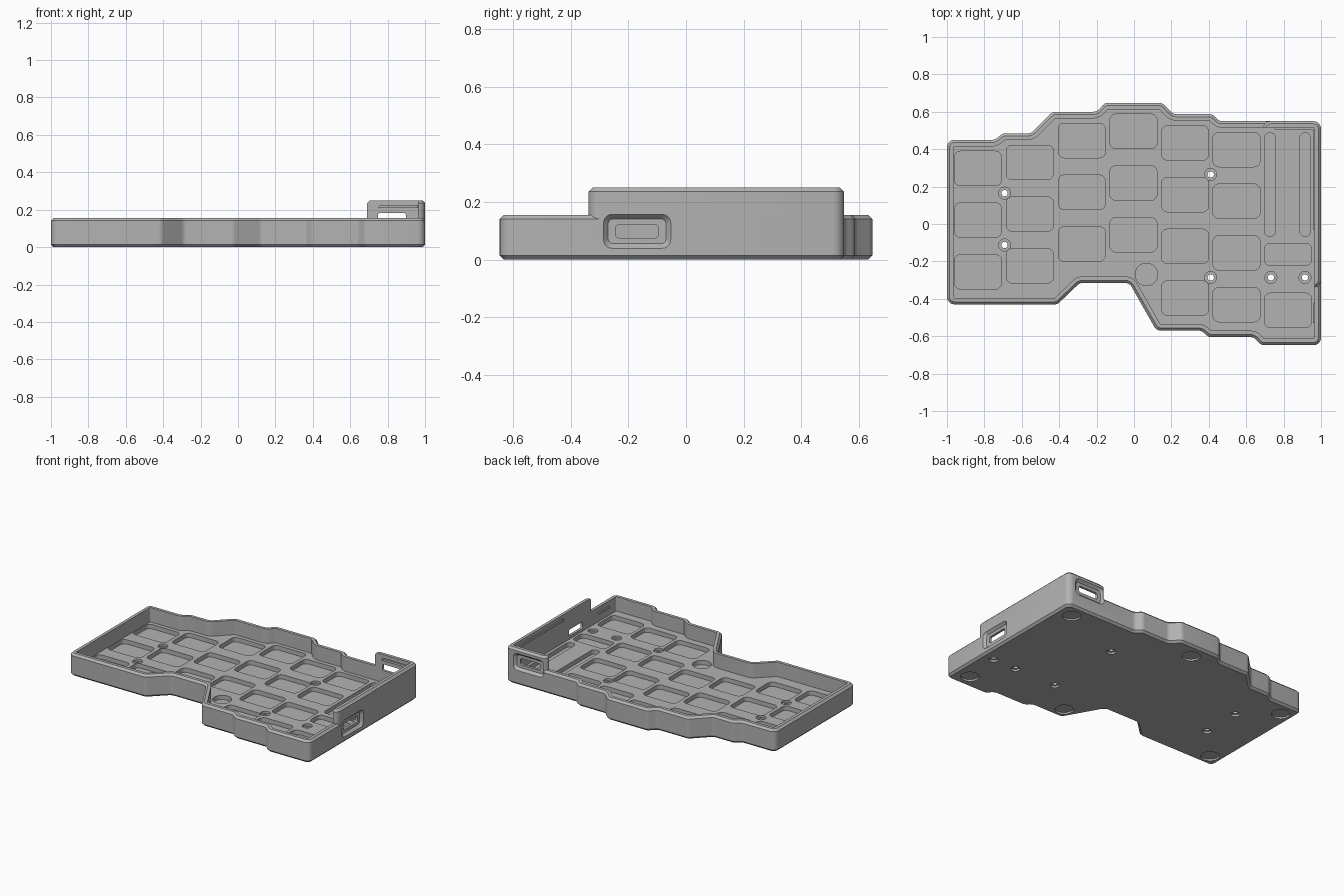
import bpy, bmesh, math
from mathutils import Vector, Matrix

if "Cube" in bpy.data.objects:
    bpy.data.objects.remove(bpy.data.objects["Cube"], do_unlink=True)

grey = bpy.data.materials.new("mid grey plastic")
grey.use_nodes = True
COLOUR = (0.45, 0.45, 0.45, 1)
grey.diffuse_color = COLOUR
grey.node_tree.nodes["Principled BSDF"].inputs["Base Color"].default_value = COLOUR

# Case outline, counter-clockwise from the front right corner
OUTLINE = [(-1, -.43), (-.41, -.43), (-.29, -.315), (-.025, -.315), (.12, -.57),
           (.36, -.57), (.40, -.605), (.64, -.605), (.68, -.648), (1, -.648),
           (1, .55), (.455, .55), (.42, .587), (.21, .587), (.15, .648),
           (-.155, .648), (-.20, .60), (-.435, .60), (-.55, .485), (-.70, .485),
           (-.745, .45), (-1, .45)]
FLOOR, RIM, TALL, WALL, BEV = .055, .155, .25, .035, .014
WELL = .025


def rounded(pts, r, d=0.0, seg=5):
    """Inset a counter-clockwise polygon by d and round its corners."""
    out, n = [], len(pts)
    for i in range(n):
        p = Vector(pts[i])
        a = (p - Vector(pts[i - 1])).normalized()
        b = (Vector(pts[(i + 1) % n]) - p).normalized()
        na, nb = Vector((-a.y, a.x)), Vector((-b.y, b.x))
        miter = (na + nb) / (1 + na.dot(nb))
        turn = math.atan2(a.x * b.y - a.y * b.x, a.dot(b))
        s = 1 if turn > 0 else -1
        rad = max(r - s * d, .006)
        centre = p + miter * (d + s * rad)
        start = math.atan2(-s * na.y, -s * na.x)
        for k in range(seg + 1):
            t = start + turn * k / seg
            out.append((centre.x + rad * math.cos(t), centre.y + rad * math.sin(t)))
    return out


def rect(cx, cy, w, h, r):
    x, y = w / 2, h / 2
    return rounded([(cx - x, cy - y), (cx + x, cy - y), (cx + x, cy + y), (cx - x, cy + y)], r)


def circle(cx, cy, r, n=32):
    return [(cx + r * math.cos(2 * math.pi * i / n), cy + r * math.sin(2 * math.pi * i / n))
            for i in range(n)]


def solid(name, parts, matrix=Matrix()):
    """Each part is a list of (height, loop) layers skinned into a closed solid."""
    bm = bmesh.new()
    for layers in parts:
        rings = [[bm.verts.new((x, y, z)) for x, y in loop] for z, loop in layers]
        n = len(rings[0])
        for lo, hi in zip(rings, rings[1:]):
            for i in range(n):
                j = (i + 1) % n
                bm.faces.new((lo[i], lo[j], hi[j], hi[i]))
        bm.faces.new(rings[0][::-1])
        bm.faces.new(rings[-1])
    bm.transform(matrix)
    bmesh.ops.recalc_face_normals(bm, faces=bm.faces)
    mesh = bpy.data.meshes.new(name)
    bm.to_mesh(mesh)
    bm.free()
    mesh.materials.append(grey)
    ob = bpy.data.objects.new(name, mesh)
    bpy.context.collection.objects.link(ob)
    return ob


def combine(target, tool, operation):
    mod = target.modifiers.new(tool.name, 'BOOLEAN')
    mod.object, mod.operation, mod.solver = tool, operation, 'EXACT'
    bpy.context.view_layer.objects.active = target
    bpy.ops.object.modifier_apply(modifier=mod.name)
    bpy.data.objects.remove(tool, do_unlink=True)


def tray(pts, r, z0, z1, bottom_bevel):
    layers = [(z0, rounded(pts, r, BEV)), (z0 + BEV, rounded(pts, r))] if bottom_bevel \
        else [(z0, rounded(pts, r))]
    return layers + [(z1 - BEV, rounded(pts, r)), (z1, rounded(pts, r, BEV))]


# Outer body, with the tall corner added
case = solid("keyboard_case", [tray(OUTLINE, .04, 0, RIM, True)])
corner = [(.69, -.34), (1, -.34), (1, .55), (.69, .55)]
raised = solid("raised_corner", [tray(corner, .04, .13, TALL, False)])
# square off the lower front edge of the tall corner so it meets the rim cleanly
combine(case, raised, 'UNION')

# Hollow interior
inner = rounded(OUTLINE, .04, WALL)
combine(case, solid("interior_cutter", [[(FLOOR, inner), (.4, inner)]]), 'DIFFERENCE')

# Key wells: column x, top key y, number of keys
PITCH = .2763
COLUMNS = [(-.834, .297, 3), (-.557, .329, 3), (-.279, .446, 3), (-.003, .495, 3),
           (.273, .433, 4), (.548, .398, 4), (.823, -.462, 1)]
shapes = [rect(x, y - PITCH * k, .252, .184, .032) for x, y, n in COLUMNS for k in range(n)]
shapes += [rect(.823, -.162, .252, .118, .03),          # small well
           rect(.727, .211, .06, .552, .028),           # long slots
           rect(.915, .211, .06, .552, .028)]
wells = [[(WELL, s), (.1, s)] for s in shapes]
wells.append([(WELL, circle(.067, -.27, .06)), (.1, circle(.067, -.27, .06))])
combine(case, solid("well_cutter", wells), 'DIFFERENCE')

# Screw holes, widened at both ends
SCREWS = [(-.692, .165), (-.692, -.112), (.41, .265), (.41, -.286), (.732, -.286), (.914, -.286)]
STEPS = [(-.05, .029), (.014, .029), (.014, .017), (.04, .017), (.04, .032), (.1, .032)]
combine(case, solid("screw_cutter", [[(z, circle(x, y, r, 24)) for z, r in STEPS]
                                     for x, y in SCREWS]), 'DIFFERENCE')

# Foot recesses underneath
FEET = [(.89, .45), (-.01, .545), (-.91, .35), (-.91, -.34), (.17, -.48), (.89, -.545)]
combine(case, solid("foot_cutter", [[(-.05, circle(x, y, .058)), (.012, circle(x, y, .058))]
                                    for x, y in FEET]), 'DIFFERENCE')


# Port openings: a bevelled recess outside and a slot through the wall
def port(name, matrix):
    recess = [(-.018, rect(0, 0, .202, .086, .018)), (0, rect(0, 0, .234, .118, .03)),
              (.02, rect(0, 0, .274, .158, .04))]
    slot = [(-.06, rect(0, 0, .15, .045, .012)), (.02, rect(0, 0, .15, .045, .012))]
    for part, layers in (("recess", recess), ("slot", slot)):
        combine(case, solid(f"{name}_{part}_cutter", [layers], matrix), 'DIFFERENCE')


# local x, y, z become width, height, outward
side = Matrix(((0, 0, 1, 1), (1, 0, 0, -.17), (0, 1, 0, .098), (0, 0, 0, 1)))
back = Matrix(((-1, 0, 0, .823), (0, 0, 1, .55), (0, 1, 0, .16), (0, 0, 0, 1)))
port("side_port", side)
port("back_port", back)

# Snap ridges on the inside of the walls: x, y, z, width, depth, height
RIDGES = [("side_snap_ridge", .963, .245, .2175, .014, .55, .015),
          ("back_snap_ridge", .855, .513, .2175, .21, .014, .015),
          ("front_snap_ridge", .963, -.475, .115, .014, .11, .015)]
for name, x, y, z, w, d, h in RIDGES:
    outer = rect(x, y, w, d, .001)
    solid(name, [[(z - h / 2, outer), (z + h / 2, outer)]])

# Smooth rounded walls, keep edges crisp
for ob in bpy.context.scene.objects:
    ob.select_set(ob.type == 'MESH')
bpy.context.view_layer.objects.active = case
bpy.ops.object.shade_smooth_by_angle(angle=math.radians(25))
